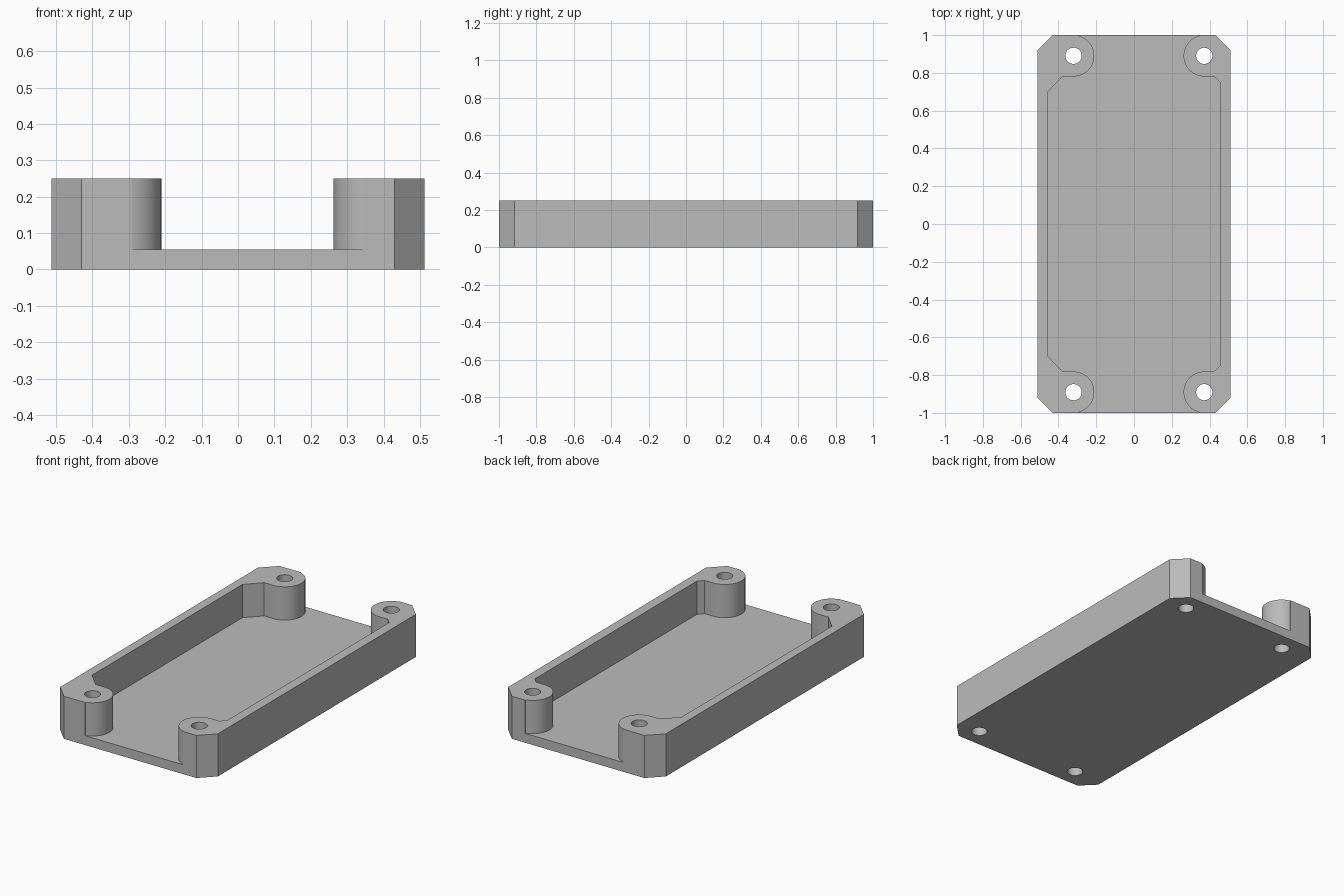
import bpy, bmesh
from math import cos, sin, radians

cube = bpy.data.objects.get("Cube")
if cube:
    bpy.data.objects.remove(cube, do_unlink=True)

HALF_W, HALF_L, HEIGHT, FLOOR = 0.512, 1.0, 0.25, 0.055
CHAMFER = 0.082
BOSS_L, BOSS_R, BOSS_Y = -0.32, 0.372, 0.8905
BOSS_RADIUS, HOLE_RADIUS = 0.1095, 0.043

grey = bpy.data.materials.new("plain grey")
grey.use_nodes = True
COLOUR = (0.5, 0.5, 0.5, 1)
grey.diffuse_color = COLOUR
grey.node_tree.nodes["Principled BSDF"].inputs["Base Color"].default_value = COLOUR


def prism(name, outline, z0, z1):
    """Extrude a flat outline from z0 to z1."""
    bm = bmesh.new()
    face = bm.faces.new([bm.verts.new((x, y, z0)) for x, y in outline])
    top = bmesh.ops.extrude_face_region(bm, geom=[face])["geom"]
    verts = [v for v in top if isinstance(v, bmesh.types.BMVert)]
    bmesh.ops.translate(bm, verts=verts, vec=(0, 0, z1 - z0))
    bmesh.ops.recalc_face_normals(bm, faces=bm.faces)
    mesh = bpy.data.meshes.new(name)
    bm.to_mesh(mesh)
    bm.free()
    mesh.materials.append(grey)
    obj = bpy.data.objects.new(name, mesh)
    bpy.context.collection.objects.link(obj)
    return obj


def arc(cx, cy, r, start, end, steps):
    angles = [radians(start + (end - start) * i / steps) for i in range(steps + 1)]
    return [(cx + r * cos(a), cy + r * sin(a)) for a in angles]


def cut(target, cutter):
    cutter.hide_render = True
    mod = target.modifiers.new("cut", "BOOLEAN")
    mod.operation = "DIFFERENCE"
    mod.solver = "EXACT"
    mod.object = cutter
    bpy.context.view_layer.objects.active = target
    bpy.ops.object.modifier_apply(modifier=mod.name)
    bpy.data.objects.remove(cutter, do_unlink=True)


def mirrored(half):
    """Close a back-half outline with its front-half mirror image."""
    return half + [(x, -y) for x, y in reversed(half)]


# Chamfered block
block = mirrored([(-HALF_W, HALF_L - CHAMFER), (-HALF_W + CHAMFER, HALF_L),
                  (HALF_W - CHAMFER, HALF_L), (HALF_W, HALF_L - CHAMFER)])
tray = prism("enclosure_tray", block, 0, HEIGHT)

# Pocket open at both ends, leaving side walls and corner bosses
left = [(-0.459, 0.697), (-0.377, BOSS_Y - BOSS_RADIUS)]
left += arc(BOSS_L, BOSS_Y, BOSS_RADIUS, -90, 75, 28)
left.append((left[-1][0], HALF_L + 0.1))
right = arc(BOSS_R, BOSS_Y, BOSS_RADIUS, 105, 270, 28)
right.insert(0, (right[0][0], HALF_L + 0.1))
right += [(0.426, BOSS_Y - BOSS_RADIUS), (0.455, 0.75)]
cut(tray, prism("pocket_cutter", mirrored(left + right), FLOOR, HEIGHT + 0.1))

# Screw holes through the bosses
for x in (BOSS_L, BOSS_R):
    for y in (-BOSS_Y, BOSS_Y):
        hole = arc(x, y, HOLE_RADIUS, 0, 348.75, 31)
        cut(tray, prism("hole_cutter", hole, -0.1, HEIGHT + 0.1))

bpy.ops.object.select_all(action="DESELECT")
tray.select_set(True)
bpy.context.view_layer.objects.active = tray
bpy.ops.object.shade_smooth_by_angle(angle=radians(25))
